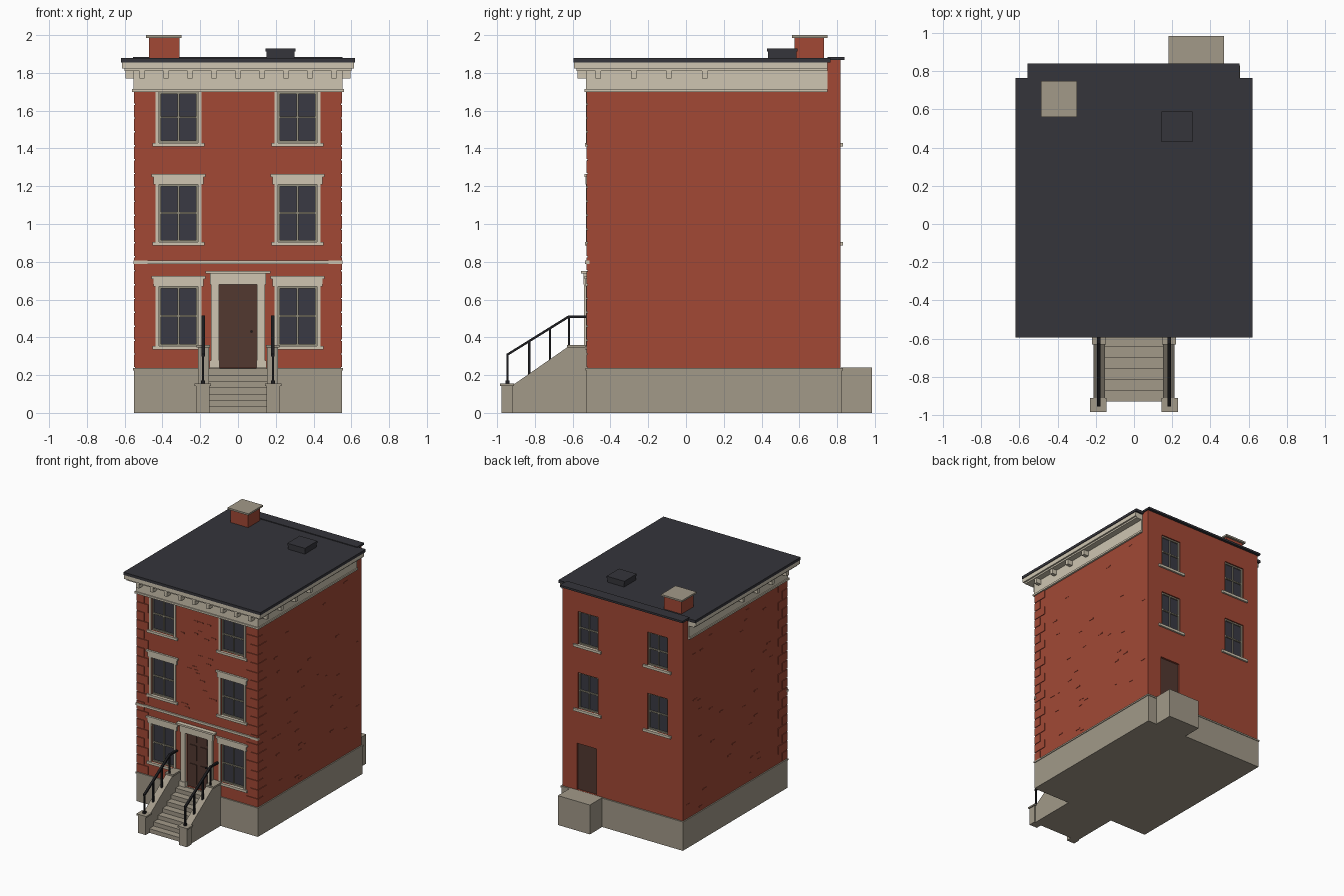
import bpy, bmesh, random
from mathutils import Vector

if "Cube" in bpy.data.objects:
    bpy.data.objects.remove(bpy.data.objects["Cube"])

random.seed(4)


def material(name, rgb):
    m = bpy.data.materials.new(name)
    m.diffuse_color = (*rgb, 1)
    m.use_nodes = True
    m.node_tree.nodes["Principled BSDF"].inputs["Base Color"].default_value = m.diffuse_color
    return m


BRICK = material("red brick", (0.36, 0.066, 0.036))
STONE = material("grey stone", (0.36, 0.32, 0.25))
TRIM = material("cream trim", (0.62, 0.56, 0.44))
ROOF = material("dark roof", (0.035, 0.035, 0.043))
GLASS = material("window glass", (0.042, 0.042, 0.057))
SASH = material("window sash", (0.30, 0.28, 0.21))
DOOR = material("brown door", (0.085, 0.04, 0.03))
IRON = material("black iron", (0.012, 0.012, 0.014))


def finish(name, bm, mat):
    bmesh.ops.recalc_face_normals(bm, faces=bm.faces)
    me = bpy.data.meshes.new(name)
    bm.to_mesh(me)
    bm.free()
    me.materials.append(mat)
    ob = bpy.data.objects.new(name, me)
    bpy.context.collection.objects.link(ob)
    return ob


def boxes(name, mat, items):
    """One object from boxes given as (x0, x1, y0, y1, z0, z1)."""
    bm = bmesh.new()
    for x0, x1, y0, y1, z0, z1 in items:
        vs = bmesh.ops.create_cube(bm, size=1)["verts"]
        for v in vs:
            v.co = Vector((x1 if v.co.x > 0 else x0, y1 if v.co.y > 0 else y0,
                           z1 if v.co.z > 0 else z0))
    return finish(name, bm, mat)


def mirrored(items):
    return [b for i in items for b in (i, (-i[1], -i[0], *i[2:]))]


def prism(name, mat, profile, spans):
    """Side profile of (y, z) points extruded across each x span."""
    bm = bmesh.new()
    for x0, x1 in spans:
        f = bm.faces.new([bm.verts.new((x0, y, z)) for y, z in profile])
        new = bmesh.ops.extrude_face_region(bm, geom=[f])["geom"]
        bmesh.ops.translate(bm, vec=(x1 - x0, 0, 0),
                            verts=[v for v in new if isinstance(v, bmesh.types.BMVert)])
    return finish(name, bm, mat)


FY, BY, WX, REC = -0.522, 0.818, 0.545, 0.025
FRONT = [(0.355, 0.67), (0.905, 1.21), (1.43, 1.70)]
BACK = [(0.905, 1.20), (1.43, 1.70)]
WC, HW = 0.315, 0.103          # window centre and half width

# Brick walls with recessed openings
walls = boxes("brick_walls", BRICK, [(-WX, WX, FY, BY, 0.2, 1.86)])
holes = mirrored([(WC - HW, WC + HW, FY - 0.1, FY + REC, a, b) for a, b in FRONT]
                 + [(WC - 0.09, WC + 0.09, BY - REC, BY + 0.1, a, b) for a, b in BACK])
holes += [(-0.10, 0.10, FY - 0.1, FY + REC, 0.24, 0.68),
          (0.235, 0.415, BY - REC, BY + 0.1, 0.24, 0.62)]
cutter = boxes("opening_cutter", BRICK, holes)
cutter.hide_render = True
mod = walls.modifiers.new("openings", "BOOLEAN")
mod.object, mod.operation, mod.solver = cutter, "DIFFERENCE", "EXACT"
bpy.context.view_layer.objects.active = walls
bpy.ops.object.modifier_apply(modifier=mod.name)
bpy.data.objects.remove(cutter)

# Rear parapet
boxes("rear_parapet", BRICK, [(-WX, WX, 0.75, BY, 1.855, 1.872)])
boxes("parapet_coping", ROOF, [(-0.557, 0.553, 0.75, 0.84, 1.868, 1.884)])

# Stone base and rear step
boxes("stone_base", STONE, [(-0.55, 0.55, -0.528, 0.826, 0, 0.227),
                            (-0.555, 0.555, -0.532, 0.83, 0.225, 0.238)])
boxes("rear_step", STONE, [(0.18, 0.47, 0.82, 0.985, 0, 0.24)])

# Corner quoins, long and short in turn
q = []
for i in range(20):
    z = 0.238 + i * 0.0735
    fx, sy = (0.105, 0.06) if i % 2 == 0 else (0.07, 0.11)
    q.append((0.55 - fx, 0.55, FY - 0.006, FY + 0.01, z + 0.004, z + 0.07))
    q.append((0.53, 0.55, FY - 0.006, FY + sy, z + 0.004, z + 0.07))
boxes("corner_quoins", BRICK, mirrored(q))

# Scattered proud bricks
loose = []
for side in (-1, 1):
    for _ in range(32):
        y, z = random.uniform(-0.36, 0.74), 0.27 + 0.025 * random.randint(0, 55)
        loose.append((*sorted((side * 0.53, side * 0.5475)), y, y + 0.045, z, z + 0.01))
for _ in range(22):
    x, z = random.uniform(-0.17, 0.13), 0.83 + 0.025 * random.randint(0, 33)
    loose.append((x, x + 0.04, FY - 0.003, FY + 0.01, z, z + 0.01))
boxes("proud_bricks", BRICK, loose)

# Windows
glass, sash, trim, sills = [], [], [], []


def window(c, hw, a, b, face, out):
    """out is -1 on the front and 1 on the back."""
    def slab(x0, x1, d0, d1, z0, z1):
        return (x0, x1, *sorted((face + out * d0, face + out * d1)), z0, z1)
    m = (a + b) / 2
    glass.append(slab(c - hw, c + hw, -REC - 0.005, -REC + 0.004, a, b))
    for x0, x1, z0, z1 in ((c - hw, c - hw + 0.011, a, b), (c + hw - 0.011, c + hw, a, b),
                           (c - hw, c + hw, a, a + 0.011), (c - hw, c + hw, b - 0.011, b),
                           (c - 0.004, c + 0.004, a, b), (c - hw, c + hw, m - 0.005, m + 0.005)):
        sash.append(slab(x0, x1, -REC, -0.011, z0, z1))
    if out < 0:
        for s in (-1, 1):
            e = c + s * hw
            trim.append(slab(*sorted((e, e + s * 0.018)), -0.005, 0.007, a, b))
    sills.append(slab(c - hw - 0.035, c + hw + 0.035, -0.01, 0.014, a - 0.02, a))


for s in (-1, 1):
    for a, b in FRONT:
        window(s * WC, HW, a, b, FY, -1)
    for a, b in BACK:
        window(s * WC, 0.09, a, b, BY, 1)
boxes("window_glass", GLASS, glass)
boxes("window_sashes", SASH, sash)
boxes("window_surrounds", TRIM, trim)
boxes("window_sills", TRIM, sills)
lintels = []
for z in (0.67, 1.21):
    lintels += [(WC - 0.132, WC + 0.132, FY - 0.01, FY + 0.01, z, z + 0.042),
                (WC - 0.143, WC + 0.143, FY - 0.016, FY + 0.01, z + 0.04, z + 0.055)]
boxes("window_lintels", TRIM, mirrored(lintels))
boxes("belt_course", TRIM, [(-0.553, 0.553, FY - 0.012, FY + 0.01, 0.787, 0.806)])

# Front door with panels, surround and knob
boxes("front_door", DOOR, [(-0.10, 0.10, FY + 0.015, FY + 0.03, 0.24, 0.68)])
boxes("door_panels", DOOR, mirrored([(0.018, 0.078, FY + 0.009, FY + 0.02, z0, z1)
                                     for z0, z1 in ((0.27, 0.43), (0.46, 0.585), (0.61, 0.665))]))
boxes("door_knob", IRON, [(0.066, 0.076, FY, FY + 0.02, 0.425, 0.436)])
boxes("door_surround", TRIM, mirrored([
    (0.10, 0.143, FY - 0.018, FY + 0.01, 0.24, 0.69),
    (0.098, 0.15, FY - 0.024, FY + 0.01, 0.238, 0.278)])
    + [(-0.148, 0.148, FY - 0.02, FY + 0.01, 0.68, 0.737),
       (-0.172, 0.172, FY - 0.035, FY + 0.01, 0.737, 0.752)])
boxes("rear_door", DOOR, [(0.235, 0.415, BY - 0.03, BY - 0.015, 0.24, 0.62)])

# Cornice: frieze, bed mouldings, corona and brackets
boxes("cornice", TRIM, [
    (-0.552, 0.552, -0.53, 0.75, 1.705, 1.82),
    (-0.56, 0.56, -0.538, 0.75, 1.70, 1.715),
    (-0.602, 0.602, -0.58, 0.75, 1.81, 1.825),
    (-0.615, 0.615, -0.592, 0.75, 1.823, 1.858)])
brackets = [(0.127 * i - 0.014, 0.127 * i + 0.014, -0.575, -0.52, 1.77, 1.812)
            for i in range(-4, 5)]
brackets += mirrored([(0.54, 0.595, y - 0.014, y + 0.014, 1.77, 1.812)
                      for y in (-0.464, -0.277, -0.09, 0.10)])
boxes("cornice_brackets", TRIM, brackets)
boxes("frieze_strips", TRIM, mirrored([(0.16, 0.40, -0.536, -0.52, 1.785, 1.795)]))

# Roof, hatch and chimney
boxes("roof", ROOF, [(-0.62, 0.62, -0.595, 0.765, 1.856, 1.878)])
boxes("roof_hatch", ROOF, [(0.15, 0.30, 0.435, 0.585, 1.87, 1.915),
                           (0.145, 0.305, 0.43, 0.59, 1.912, 1.928)])
boxes("chimney", BRICK, [(-0.47, -0.31, 0.575, 0.73, 1.87, 1.988)])
boxes("chimney_cap", STONE, [(-0.487, -0.298, 0.56, 0.748, 1.986, 2.0)])

# Entrance stairs
boxes("stairs", STONE, [(-0.155, 0.155, -0.93 + 0.057 * i, -0.52, 0.0336 * i, 0.0336 * (i + 1))
                        for i in range(7)])
prism("stair_side_walls", STONE,
      [(-0.92, 0), (-0.52, 0), (-0.52, 0.35), (-0.625, 0.35), (-0.92, 0.145)],
      [(-0.212, -0.153), (0.153, 0.212)])
boxes("stair_posts", STONE, mirrored([
    (0.15, 0.222, -0.978, -0.917, 0, 0.145), (0.143, 0.23, -0.985, -0.91, 0.143, 0.156),
    (0.147, 0.22, -0.63, -0.52, 0.345, 0.36)]))

# Iron railings
R = 0.006
boxes("railing_posts", IRON, mirrored([
    (0.185 - R, 0.185 + R, y - R, y + R, z0, z1) for y, z0, z1 in
    ((-0.945, 0.15, 0.305), (-0.83, 0.19, 0.375), (-0.72, 0.27, 0.445), (-0.62, 0.34, 0.51))])
    + mirrored([(0.175, 0.195, -0.955, -0.935, 0.155, 0.172)]))
prism("handrails", IRON,
      [(-0.951, 0.298), (-0.62, 0.503), (-0.525, 0.503), (-0.525, 0.516), (-0.623, 0.516), (-0.951, 0.312)],
      [(-0.194, -0.176), (0.176, 0.194)])
